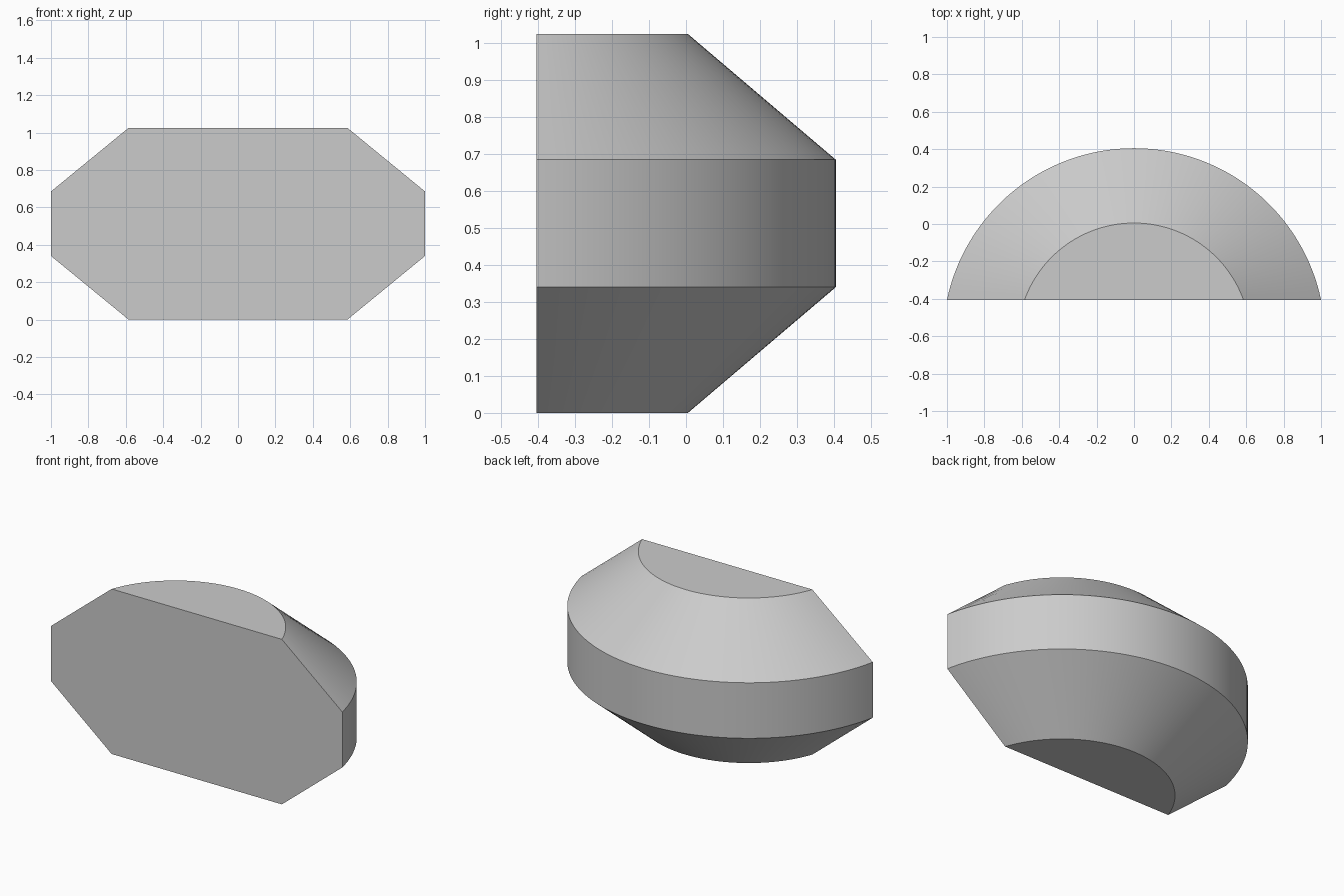
import bpy
import bmesh
from math import atan2, cos, sin, hypot, radians

cube = bpy.data.objects.get("Cube")
if cube:
    bpy.data.objects.remove(cube, do_unlink=True)

SEGMENTS = 64
FRONT_Y = -0.405      # flat front plane
AXIS_Y = -0.617       # shared centre of the arcs

# Rings from bottom to top: (height, half width at the front plane)
RINGS = [(0, 0.585), (0.34, 1), (0.685, 1), (1.025, 0.585)]

grey = bpy.data.materials.new("light_grey")
grey.use_nodes = True
colour = (0.6, 0.6, 0.6, 1)
grey.diffuse_color = colour
grey.node_tree.nodes["Principled BSDF"].inputs["Base Color"].default_value = colour


def arc(bm, z, half_width):
    """Arc of verts from the right end of the front plane round to the left."""
    rise = FRONT_Y - AXIS_Y
    radius = hypot(half_width, rise)
    start = atan2(rise, half_width)
    sweep = radians(180) - 2 * start
    angles = [start + sweep * i / SEGMENTS for i in range(SEGMENTS + 1)]
    return [bm.verts.new((radius * cos(a), AXIS_Y + radius * sin(a), z))
            for a in angles]


# Bevelled half-round body, lofted through the arcs
bm = bmesh.new()
arcs = [arc(bm, z, w) for z, w in RINGS]
for low, high in zip(arcs, arcs[1:]):
    for i in range(SEGMENTS):
        bm.faces.new((low[i], low[i + 1], high[i + 1], high[i]))

# Flat bottom, top and front
bm.faces.new(arcs[0])
bm.faces.new(arcs[-1])
bm.faces.new([a[0] for a in arcs] + [a[-1] for a in reversed(arcs)])
bmesh.ops.recalc_face_normals(bm, faces=bm.faces)

mesh = bpy.data.meshes.new("half_round_body")
bm.to_mesh(mesh)
bm.free()
mesh.materials.append(grey)
body = bpy.data.objects.new("half_round_body", mesh)
bpy.context.collection.objects.link(body)

# Smooth round the arcs, sharp at the rims
bpy.ops.object.select_all(action="DESELECT")
body.select_set(True)
bpy.context.view_layer.objects.active = body
bpy.ops.object.shade_smooth_by_angle(angle=radians(30))
